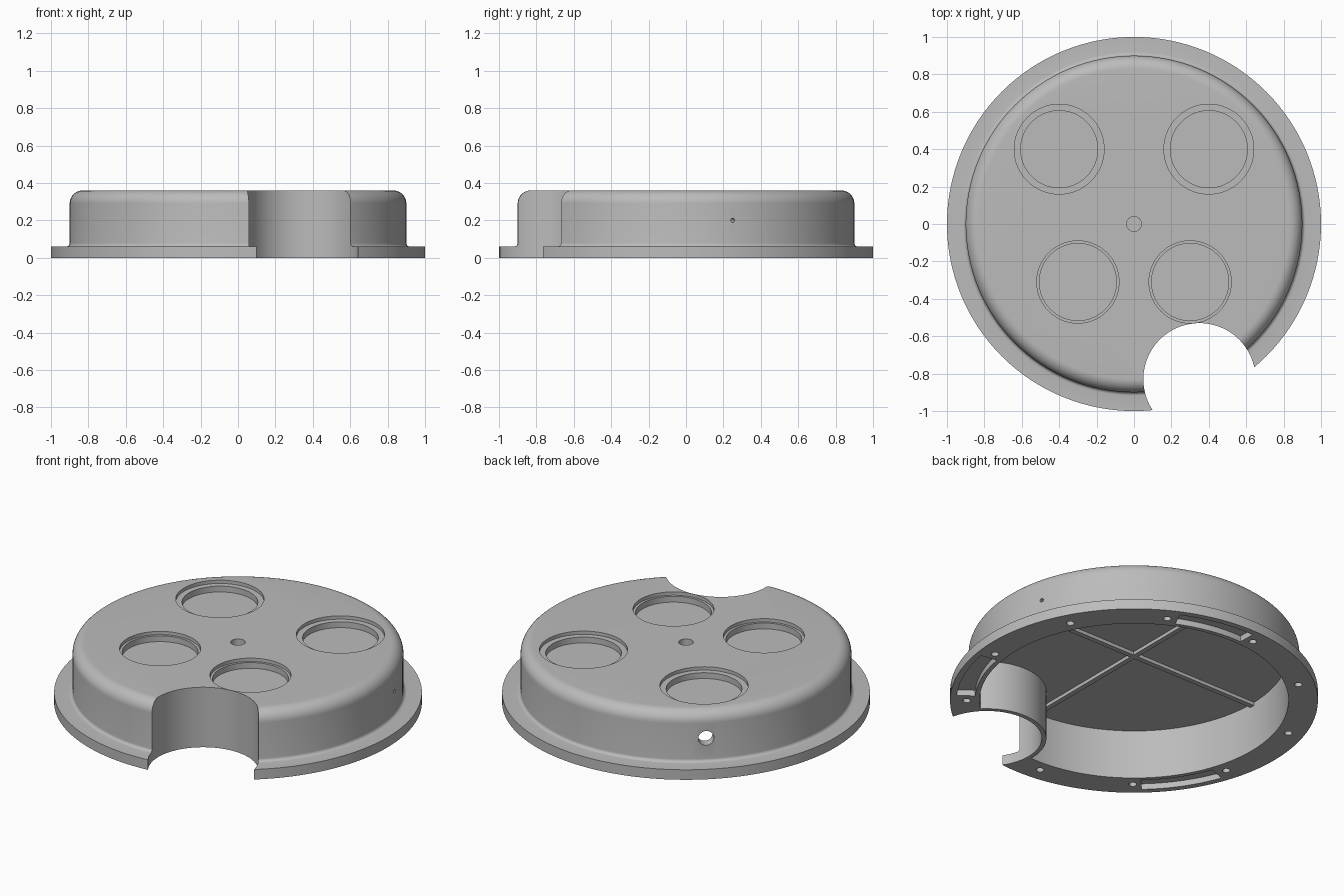
import bpy, bmesh, math
from mathutils import Matrix, Vector

cube = bpy.data.objects.get("Cube")
if cube:
    bpy.data.objects.remove(cube, do_unlink=True)

grey = bpy.data.materials.new("mid grey")
grey.use_nodes = True
grey.diffuse_color = (0.5, 0.5, 0.5, 1)
grey.node_tree.nodes["Principled BSDF"].inputs["Base Color"].default_value = (0.5, 0.5, 0.5, 1)


def finish(name, bm):
    bmesh.ops.recalc_face_normals(bm, faces=bm.faces)
    mesh = bpy.data.meshes.new(name)
    bm.to_mesh(mesh)
    bm.free()
    mesh.materials.append(grey)
    obj = bpy.data.objects.new(name, mesh)
    bpy.context.collection.objects.link(obj)
    return obj


def lathe(name, profile, segments=128, matrix=None):
    """Closed solid of revolution from (radius, height) points, bottom to top."""
    bm = bmesh.new()
    rings = []
    for r, z in profile:
        angles = [math.tau * i / segments for i in range(segments)]
        rings.append([bm.verts.new((r * math.cos(a), r * math.sin(a), z)) for a in angles])
    for low, high in zip(rings, rings[1:]):
        for i in range(segments):
            j = (i + 1) % segments
            bm.faces.new((low[i], low[j], high[j], high[i]))
    bm.faces.new(rings[0])
    bm.faces.new(rings[-1])
    if matrix:
        bm.transform(matrix)
    return finish(name, bm)


def cylinder(name, x, y, r, z0, z1, segments=64):
    return lathe(name, [(r, z0), (r, z1)], segments, Matrix.Translation((x, y, 0)))


def box(name, size, centre):
    bm = bmesh.new()
    bmesh.ops.create_cube(bm, size=1)
    bm.transform(Matrix.Translation(centre) @ Matrix.Diagonal((*size, 1)))
    return finish(name, bm)


def side_drill(angle, r, z):
    m = Matrix.Rotation(angle, 4, "Z") @ Matrix.Translation((0.75, 0, z))
    return lathe("side_drill", [(r, 0), (r, 0.3)], 32, m @ Matrix.Rotation(math.pi / 2, 4, "Y"))


def arc_slot(middle, half, r0, r1, depth, steps=16):
    """Curved block below the flange face, pushed up to the slot depth."""
    bm = bmesh.new()
    angles = [middle - half + 2 * half * i / steps for i in range(steps + 1)]
    outline = [(r1 * math.cos(a), r1 * math.sin(a)) for a in angles]
    outline += [(r0 * math.cos(a), r0 * math.sin(a)) for a in reversed(angles)]
    face = bm.faces.new([bm.verts.new((x, y, -0.05)) for x, y in outline])
    ext = bmesh.ops.extrude_face_region(bm, geom=[face])
    top = [v for v in ext["geom"] if isinstance(v, bmesh.types.BMVert)]
    bmesh.ops.translate(bm, verts=top, vec=Vector((0, 0, 0.05 + depth)))
    return finish("arc_slot", bm)


def cut(target, cutter):
    mod = target.modifiers.new("cut", "BOOLEAN")
    mod.operation = "DIFFERENCE"
    mod.solver = "EXACT"
    mod.object = cutter
    bpy.context.view_layer.objects.active = target
    bpy.ops.object.modifier_apply(modifier=mod.name)
    bpy.data.objects.remove(cutter, do_unlink=True)


# Outer shell: flange, small base fillet, wall, rounded shoulder
def fillet(cr, cz, r, start, end, steps):
    angles = [math.radians(start + (end - start) * i / steps) for i in range(steps + 1)]
    return [(cr + r * math.cos(a), cz + r * math.sin(a)) for a in angles]


profile = [(1, 0), (1, 0.06)]
profile += fillet(0.918, 0.078, 0.018, 270, 180, 5)
profile += fillet(0.83, 0.29, 0.07, 0, 90, 10)
cover = lathe("cover", profile)

# Hollow interior, leaving the notch wall and the crossed ribs standing
NOTCH = (0.35, -0.83)
CEILING = 0.295
cavity = cylinder("cavity", 0, 0, 0.84, -0.1, CEILING, 128)
cut(cavity, cylinder("notch_wall", *NOTCH, 0.325, -0.2, 0.5, 96))
cut(cavity, box("rib_x", (2, 0.03, 0.04), (0, 0, CEILING)))
cut(cavity, box("rib_y", (0.03, 2, 0.04), (0, 0, CEILING)))
cut(cover, cavity)

# Round notch through the rim
cut(cover, cylinder("notch", *NOTCH, 0.3, -0.1, 0.5, 96))

# Stepped round pockets in the top
for side in (-1, 1):
    for x, y, r in ((0.4, 0.4, 0.24), (0.3, -0.31, 0.22)):
        cut(cover, cylinder("pocket_step", side * x, y, r, 0.34, 0.5))
        cut(cover, cylinder("pocket", side * x, y, 0.206, 0.305, 0.5))
cut(cover, cylinder("centre_hole", 0, 0, 0.04, 0.3, 0.5, 32))

# Cable hole and pin hole through the side wall
cut(cover, side_drill(math.radians(132), 0.043, 0.2))
cut(cover, side_drill(math.asin(0.25 / 0.9), 0.011, 0.2))

# Blind screw holes and curved slots under the flange
for i in range(10):
    a = math.radians(-40 + 33.8 * i)
    cut(cover, cylinder("screw_hole", 0.91 * math.cos(a), 0.91 * math.sin(a), 0.021, -0.05, 0.04, 24))
for middle in (-23, 78.5, 214):
    cut(cover, arc_slot(math.radians(middle), math.radians(13.5), 0.865, 0.965, 0.035))

bpy.ops.object.select_all(action="DESELECT")
cover.select_set(True)
bpy.context.view_layer.objects.active = cover
bpy.ops.object.shade_smooth_by_angle(angle=math.radians(30))
